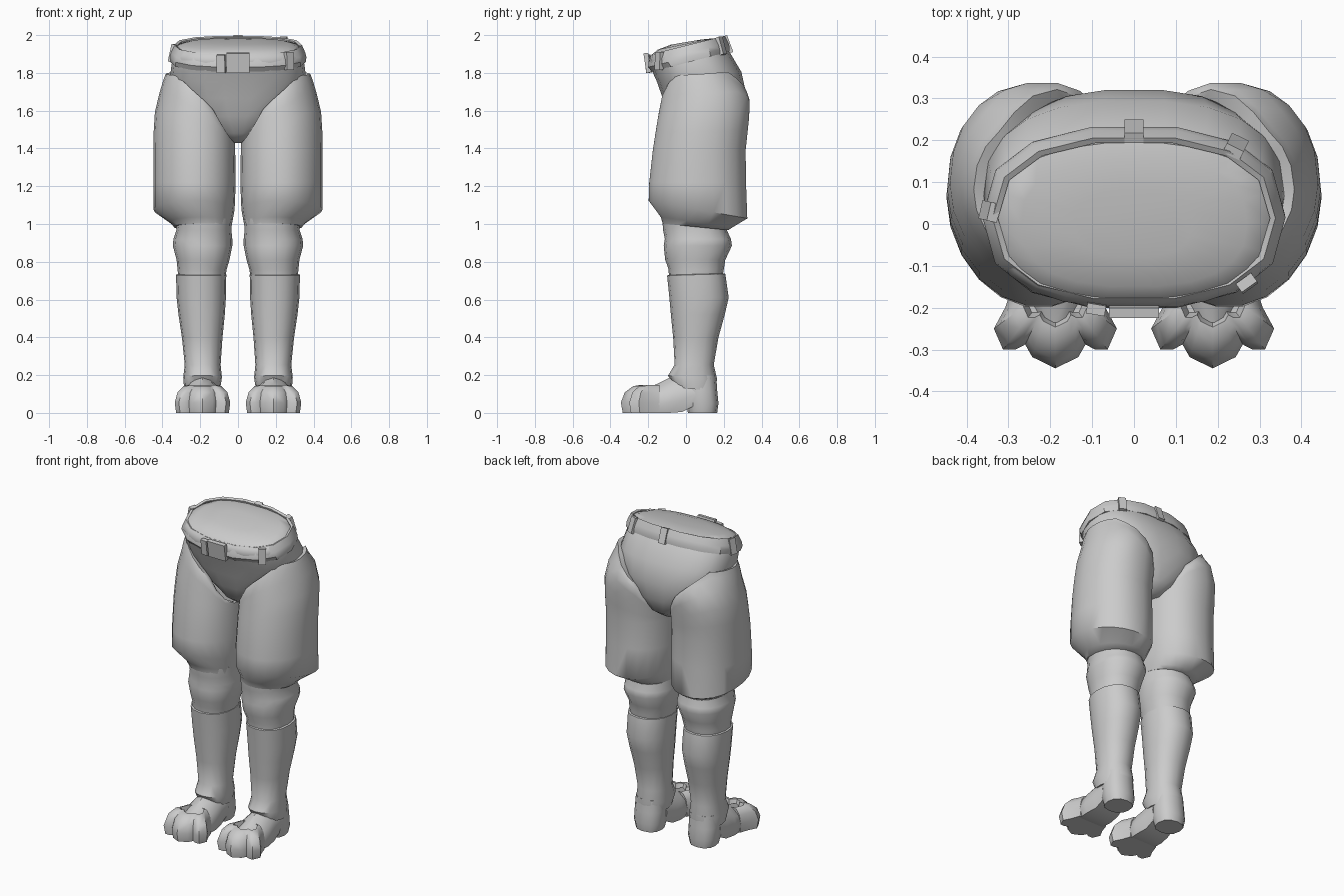
import bpy, bmesh, math
from mathutils import Matrix, Vector

grey = bpy.data.materials.new("light_grey")
grey.diffuse_color = (0.6, 0.6, 0.6, 1)


def finish(name, bm, mirror=False, angle=40):
    bmesh.ops.recalc_face_normals(bm, faces=bm.faces)
    me = bpy.data.meshes.new(name)
    bm.to_mesh(me)
    bm.free()
    me.materials.append(grey)
    for p in me.polygons:
        p.use_smooth = True
    me.set_sharp_from_angle(angle=math.radians(angle))
    ob = bpy.data.objects.new(name, me)
    bpy.context.collection.objects.link(ob)
    if mirror:
        ob.modifiers.new("mirror", 'MIRROR').use_mirror_merge = False
    return ob


def oval(x0, x1, y0, y1, z, slope=0.0, n=16, p=2.3, front=None):
    """Rounded ring inside the given bounds, tilted along y."""
    pts = []
    for i in range(n):
        a = 2 * math.pi * i / n
        c, s = math.cos(a), math.sin(a)
        e = 2 / (front if front and s < 0 and c > 0 else p)
        x = (x0 + x1) / 2 + (x1 - x0) / 2 * math.copysign(abs(c) ** e, c)
        y = (y0 + y1) / 2 + (y1 - y0) / 2 * math.copysign(abs(s) ** e, s)
        pts.append(Vector((x, y, z + slope * y)))
    return pts


def loft(name, rings, mirror=False, closed=False, caps=(True, True), angle=40):
    bm = bmesh.new()
    vs = [[bm.verts.new(p) for p in r] for r in rings]
    n = len(vs[0])
    pairs = list(zip(vs, vs[1:])) + ([(vs[-1], vs[0])] if closed else [])
    for a, b in pairs:
        for i in range(n):
            j = (i + 1) % n
            bm.faces.new((a[i], a[j], b[j], b[i]))
    if not closed:
        for k, r in ((0, vs[0]), (1, vs[-1])):
            if caps[k]:
                bm.faces.new(r)
    return finish(name, bm, mirror, angle)


def box(name, loc, size, rz=0.0, tilt=0.0):
    bm = bmesh.new()
    m = (Matrix.Translation(loc) @ Matrix.Rotation(rz, 4, 'Z')
         @ Matrix.Rotation(tilt, 4, 'X') @ Matrix.Diagonal((*size, 1)))
    bmesh.ops.create_cube(bm, size=1, matrix=m)
    return finish(name, bm)


def lerp_table(table, z):
    """Interpolate the columns of rows keyed by their first value."""
    for a, b in zip(table, table[1:]):
        if z <= b[0]:
            t = max(0, (z - a[0]) / (b[0] - a[0]))
            return [u + (v - u) * t for u, v in zip(a[1:], b[1:])]
    return table[-1][1:]


# Hips, from crotch up to the domed waist
hips = [(0.05, 0.02, 0.20, 1.43, 0), (0.11, -0.05, 0.27, 1.48, 0),
        (0.24, -0.09, 0.305, 1.57, 0), (0.325, -0.125, 0.322, 1.67, 0.04),
        (0.36, -0.155, 0.295, 1.77, 0.12), (0.35, -0.18, 0.235, 1.85, 0.24),
        (0.342, -0.2, 0.2, 1.905, 0.24), (0.325, -0.188, 0.195, 1.935, 0.23),
        (0.27, -0.15, 0.155, 1.953, 0.2), (0.14, -0.08, 0.08, 1.963, 0.17)]
loft("hips", [oval(-w, w, a, b, z, s, 22, 2.5) for w, a, b, z, s in hips], angle=60)

# Tilted waist belt
belt = [(0.325, -0.17, 0.197, 1.94, 0.25), (0.338, -0.182, 0.21, 1.945, 0.25),
        (0.356, -0.203, 0.228, 1.905, 0.25), (0.362, -0.205, 0.236, 1.88, 0.25),
        (0.36, -0.185, 0.236, 1.853, 0.26), (0.335, -0.17, 0.22, 1.855, 0.26)]
loft("belt", [oval(-w, w, a, b, z, s, 14, 2.4) for w, a, b, z, s in belt], closed=True, angle=35)

# Buckle and belt loops
box("buckle", (0, -0.205, 1.853), (0.12, 0.025, 0.105), 0, 0.15)
for x, y, t in ((-0.09, -0.2, 0.1), (0.27, -0.142, -0.05), (-0.345, 0.03, -0.22),
                (0.243, 0.185, -0.3), (0, 0.222, -0.35)):
    rz = math.atan2(y / 0.045, x / 0.12) + math.pi / 2
    box("belt_loop", (x, y, 1.897 + 0.245 * y), (0.045, 0.025, 0.095), rz, t)

# Thigh covers with a leg opening that falls toward the crotch
thigh = [(1.39, 0.015, 0.448, -0.178, 0.318), (1.57, 0.015, 0.445, -0.15, 0.337),
         (1.68, 0.01, 0.42, -0.128, 0.34), (1.82, 0.0, 0.378, -0.11, 0.24)]
top_edge = [(0.0, 1.43), (0.03, 1.44), (0.07, 1.51), (0.14, 1.62), (0.25, 1.70),
            (0.35, 1.77), (0.38, 1.79), (0.5, 1.79)]
N = 22
rings = [oval(0.035, 0.34, -0.125, 0.225, 0.99, -0.1, N, 2.2, 2.0),
         oval(0.03, 0.36, -0.135, 0.25, 1.018, -0.14, N, 2.2, 2.0),
         oval(0.018, 0.448, -0.2, 0.327, 1.088, -0.18, N, 2.2, 1.9),
         oval(0.012, 0.448, -0.197, 0.32, 1.22, 0, N, 2.2, 1.9),
         oval(0.015, 0.448, -0.178, 0.318, 1.39, 0, N, 2.2, 1.9)]
base = rings[-1]
mid = Vector((0.19, 0.08, 0))


def pull(q, f, dz):
    return Vector((mid.x + (q.x - mid.x) * f, mid.y + (q.y - mid.y) * f, q.z + dz))


for t in (0.25, 0.5, 0.75, 0.92):
    ring = []
    for i, q in enumerate(base):
        top = lerp_table(top_edge, q.x)[0] + 0.06 * max(0, q.y)
        z = 1.39 + (top - 1.39) * t
        ring.append(oval(*lerp_table(thigh, z), z, 0, N, 2.2, 1.9)[i])
    rings.append(ring)
# Rounded edge that tucks into the hips
edge = []
for q, r in zip(base, rings[-1]):
    top = lerp_table(top_edge, q.x)[0] + 0.06 * max(0, q.y)
    edge.append(Vector((r.x, r.y, top)))
rings.append([pull(q, 0.94, 0) for q in edge])
rings.append([pull(q, 0.76, -0.015) for q in edge])
loft("thigh_cover", rings, mirror=True, caps=(True, False), angle=55)

# Knees
knee = [(0.07, 0.315, -0.09, 0.19, 0.70), (0.06, 0.32, -0.092, 0.20, 0.76),
        (0.045, 0.325, -0.11, 0.208, 0.81), (0.03, 0.345, -0.118, 0.243, 0.885),
        (0.03, 0.342, -0.112, 0.238, 0.92), (0.035, 0.325, -0.122, 0.215, 0.97),
        (0.03, 0.335, -0.125, 0.215, 1.03)]
loft("knee", [oval(*k, 0, 16, 2.2) for k in knee], mirror=True, angle=60)

# Tall boots with an open rim
boot = [(0.095, 0.285, -0.06, 0.15, 0.13, -0.1), (0.085, 0.29, -0.095, 0.165, 0.19, -0.08),
        (0.092, 0.282, -0.06, 0.147, 0.255, 0), (0.082, 0.297, -0.068, 0.172, 0.40, 0),
        (0.07, 0.315, -0.08, 0.205, 0.52, 0), (0.064, 0.325, -0.088, 0.226, 0.61, 0),
        (0.062, 0.328, -0.1, 0.208, 0.73, 0.03), (0.072, 0.318, -0.09, 0.198, 0.733, 0.03),
        (0.08, 0.31, -0.08, 0.19, 0.70, 0.03)]
loft("boot", [oval(*b, 16, 2.2) for b in boot], mirror=True, angle=45)

# Heels
heel = [(0.11, 0.27, 0.01, 0.165, 0), (0.098, 0.282, 0.0, 0.172, 0.05),
        (0.098, 0.282, -0.01, 0.165, 0.12), (0.1, 0.278, -0.02, 0.16, 0.2)]
loft("heel", [oval(*h, 0, 12, 2.4) for h in heel], mirror=True)

# Insteps: ridged arch sections running from the toes to the ankle
steps = []
for y, w, z0, z1 in ((-0.235, 0.05, 0.05, 0.125), (-0.16, 0.1, 0, 0.15),
                     (-0.09, 0.105, 0, 0.185), (-0.02, 0.095, 0.005, 0.215),
                     (0.05, 0.09, 0.04, 0.23)):
    h = z1 - z0
    half = [(0.85, 0), (1, 0.3), (0.85, 0.65), (0.4, 0.9)]
    sec = half + [(0, 1)] + [(-a, b) for a, b in reversed(half)]
    steps.append([Vector((0.188 + a * w, y, z0 + b * h)) for a, b in sec])
loft("instep", steps, mirror=True)

# Three-toed paws with a sunken opening for the instep
side = [(0.10, -0.14), (0.12, -0.20), (0.147, -0.25), (0.125, -0.3),
        (0.095, -0.3), (0.072, -0.288), (0.055, -0.318)]
outline = side + [(0, -0.345)] + [(-x, y) for x, y in reversed(side)]
paw = []
for s, z in ((0.95, 0), (1, 0.055), (0.9, 0.108), (0.68, 0.142), (0.52, 0.147), (0.45, 0.11)):
    paw.append([Vector((0.188 + x * s, -0.14 + (y + 0.14) * s, z)) for x, y in outline])
loft("paw", paw, mirror=True, angle=45)
